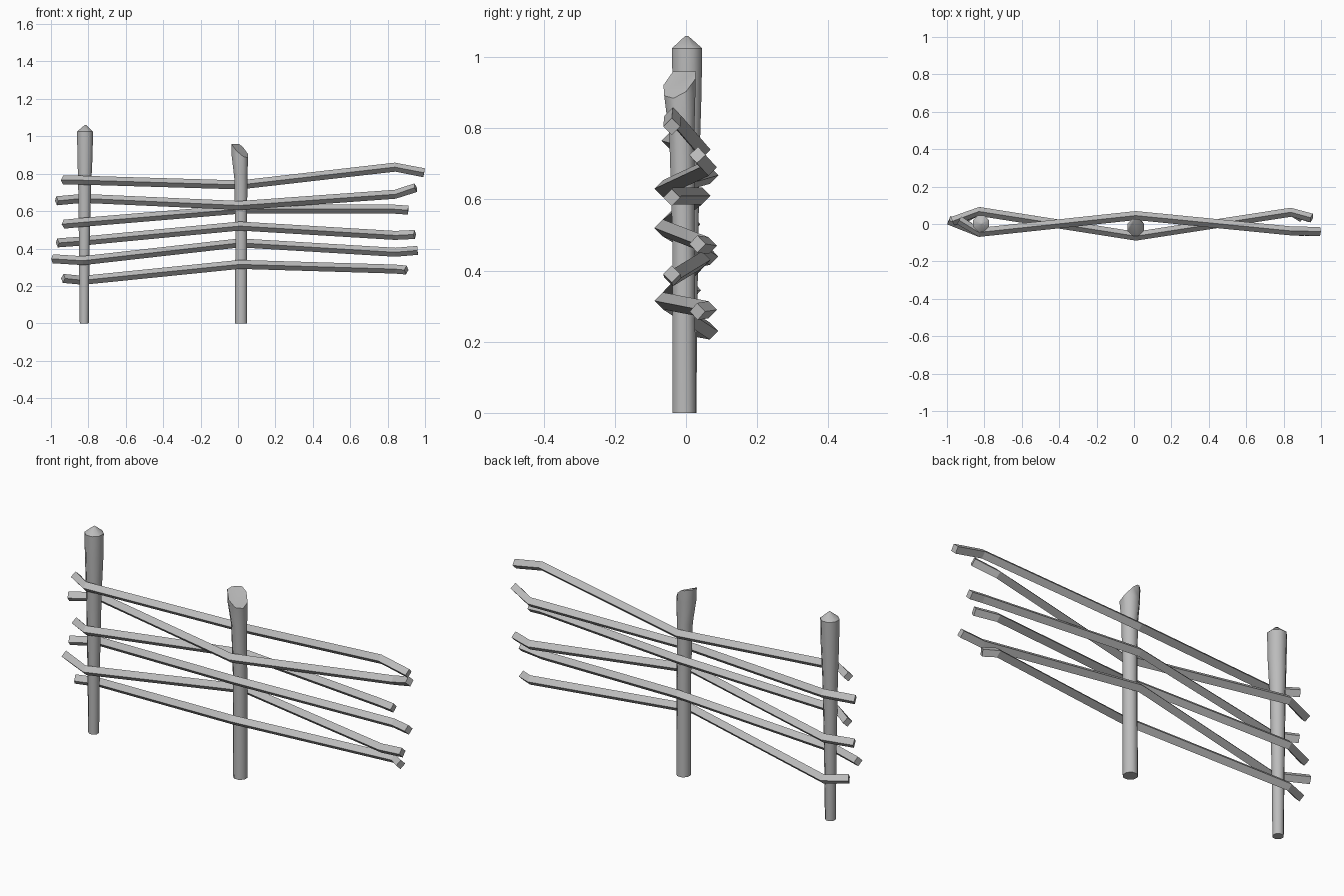
import bpy, bmesh, math
from mathutils import Vector

cube = bpy.data.objects.get("Cube")
if cube:
    bpy.data.objects.remove(cube)

wood = bpy.data.materials.new("grey_wood")
wood.use_nodes = True
GREY = (0.5, 0.5, 0.5, 1)
wood.diffuse_color = GREY
wood.node_tree.nodes["Principled BSDF"].inputs["Base Color"].default_value = GREY


def loft(bm, rings):
    """Skin a list of vertex rings and cap both ends."""
    for a, b in zip(rings, rings[1:]):
        n = len(a)
        for i in range(n):
            bm.faces.new((a[i], a[(i + 1) % n], b[(i + 1) % n], b[i]))
    bm.faces.new(rings[0][::-1])
    bm.faces.new(rings[-1])


def finish(bm, name, smooth):
    bmesh.ops.recalc_face_normals(bm, faces=bm.faces)
    mesh = bpy.data.meshes.new(name)
    bm.to_mesh(mesh)
    bm.free()
    mesh.materials.append(wood)
    obj = bpy.data.objects.new(name, mesh)
    bpy.context.collection.objects.link(obj)
    if smooth:
        bpy.ops.object.select_all(action='DESELECT')
        obj.select_set(True)
        bpy.context.view_layer.objects.active = obj
        bpy.ops.object.shade_smooth_by_angle(angle=math.radians(47))
    return obj


def post(name, profile, cuts=(), sides=8):
    """Round stake from (x, y, z, radius) stations, trimmed by cut planes."""
    bm = bmesh.new()
    rings = []
    for x, y, z, r in profile:
        angles = [2 * math.pi * (i + 0.5) / sides for i in range(sides)]
        rings.append([bm.verts.new((x + r * math.cos(a), y + r * math.sin(a), z))
                      for a in angles])
    loft(bm, rings)
    for point, normal in cuts:
        geom = bm.verts[:] + bm.edges[:] + bm.faces[:]
        bmesh.ops.bisect_plane(bm, geom=geom, plane_co=point, plane_no=normal,
                               clear_outer=True)
        bmesh.ops.holes_fill(bm, edges=[e for e in bm.edges if e.is_boundary])
    return finish(bm, name, True)


def rail(name, path, r=0.024):
    """Square rod laid on its edge, following a bent path."""
    bm = bmesh.new()
    pts = [Vector(p) for p in path]
    rings = []
    for i, p in enumerate(pts):
        t = (pts[min(i + 1, len(pts) - 1)] - pts[max(i - 1, 0)]).normalized()
        side = Vector((0, 0, 1)).cross(t).normalized()
        up = t.cross(side)
        rings.append([bm.verts.new(p + r * d) for d in (side, up, -side, -up)])
    loft(bm, rings)
    return finish(bm, name, False)


# Pointed stake at the end, chisel-cut stake in the middle
post("pointed_post", [(-0.822, 0.005, 0, 0.026), (-0.822, 0.005, 0.35, 0.03),
                      (-0.82, 0.004, 0.72, 0.037), (-0.818, 0.003, 0.9, 0.044),
                      (-0.818, 0.003, 1.025, 0.046), (-0.816, 0.002, 1.06, 0.004)])
post("chiselled_post", [(0.017, -0.005, 0, 0.035), (0.017, -0.007, 0.5, 0.034),
                        (0.015, -0.012, 0.78, 0.038), (0.01, -0.018, 0.9, 0.048),
                        (0.01, -0.018, 1.0, 0.05)],
     [((0, 0, 0.96), (0, 0, 1)), ((0.01, -0.02, 0.93), (0.85, -0.55, 1))])

# Woven rails: left tip, heights at the bends, right tip; back = behind the middle
RAILS = [
    (True, (-0.935, 0.765), (0.765, 0.74, 0.835), (0.995, 0.805)),
    (False, (-0.97, 0.655), (0.668, 0.63, 0.69), (0.95, 0.725)),
    (True, (-0.93, 0.53), (0.54, 0.61, 0.61), (0.91, 0.605)),
    (False, (-0.965, 0.43), (0.44, 0.52, 0.47), (0.945, 0.475)),
    (True, (-0.99, 0.345), (0.335, 0.43, 0.38), (0.96, 0.39)),
    (False, (-0.935, 0.24), (0.23, 0.315, 0.29), (0.9, 0.285)),
]
for n, (back, left, heights, right) in enumerate(RAILS, 1):
    ys = (0.02, -0.045, 0.045, -0.037, -0.04) if back else (0.015, 0.067, -0.065, 0.063, 0.032)
    xs = (left[0], -0.83, 0.01, 0.84, right[0])
    zs = (left[1], *heights, right[1])
    rail(f"rail_{n}", list(zip(xs, ys, zs)))
